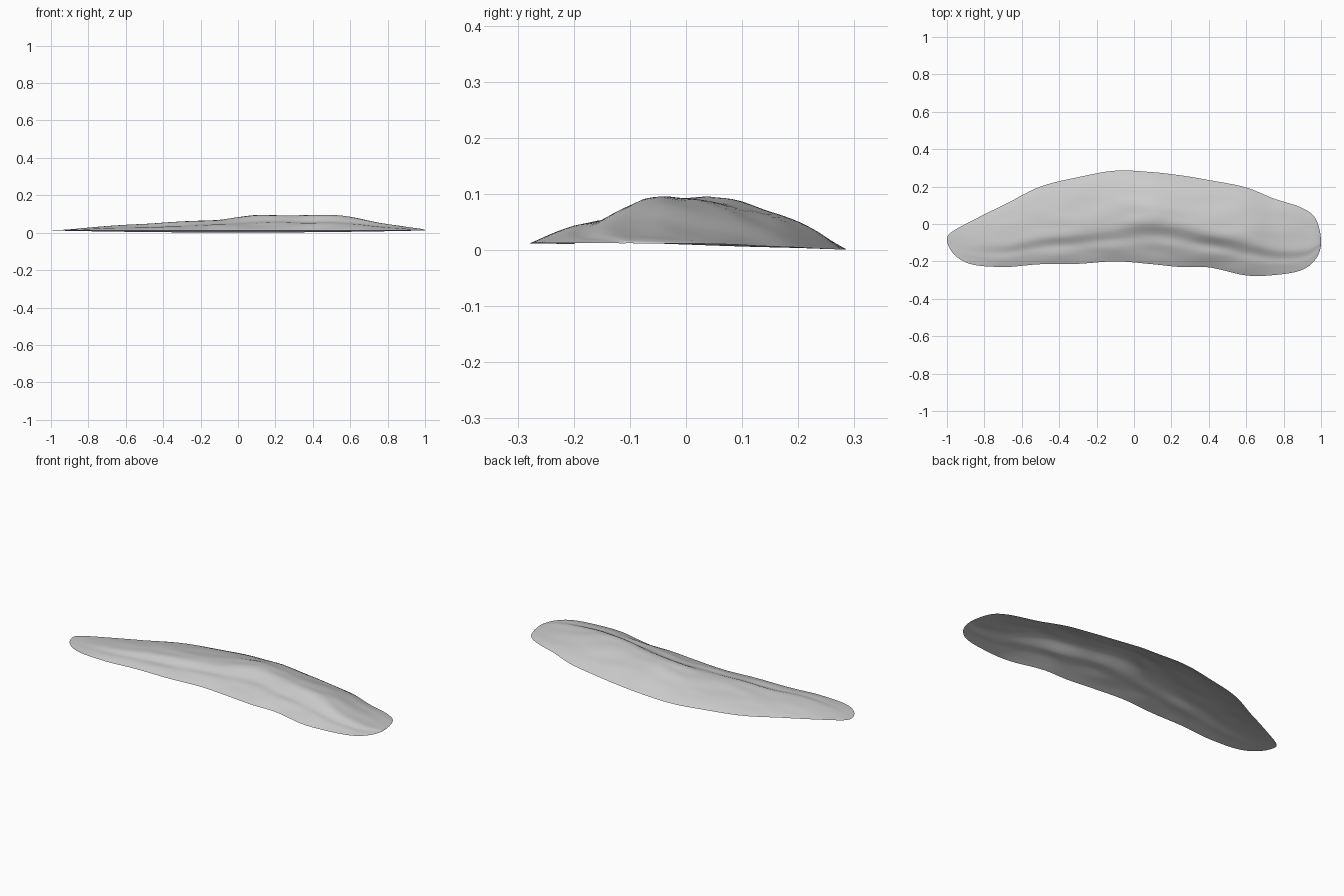
import bpy, bmesh, math
from mathutils import Vector, noise

# Remove the default cube only
default_cube = bpy.data.objects.get("Cube")
if default_cube:
    bpy.data.objects.remove(default_cube, do_unlink=True)


def make_material(name, colour):
    material = bpy.data.materials.new(name)
    material.use_nodes = True
    material.diffuse_color = colour
    material.node_tree.nodes["Principled BSDF"].inputs["Base Color"].default_value = colour
    return material


def sample(points, position):
    """Smooth curve through (position, value) pairs."""
    last = len(points) - 1
    i = 0
    while i < last - 1 and position > points[i + 1][0]:
        i += 1

    def slope(k):
        a, b = points[max(k - 1, 0)], points[min(k + 1, last)]
        return (b[1] - a[1]) / (b[0] - a[0])

    (p0, v0), (p1, v1) = points[i], points[i + 1]
    span = p1 - p0
    t = min(max((position - p0) / span, 0), 1)
    ease = t * t * (3 - 2 * t)
    return (v0 + (v1 - v0) * ease
            + span * t * (1 - t) * ((1 - t) * slope(i) - t * slope(i + 1)))


# Stations along the mound: x, front edge y, back edge y, ridge y, ridge height
stations = [
    (-1, -.08, -.08, -.08, .012),
    (-.9, -.205, -.0, -.1, .018),
    (-.7, -.23, .1, -.1, .036),
    (-.5, -.215, .2, -.06, .048),
    (-.3, -.213, .25, -.03, .06),
    (-.1, -.2, .285, .0, .072),
    (.1, -.215, .277, .04, .093),
    (.25, -.23, .26, .01, .095),
    (.4, -.232, .235, -.03, .096),
    (.6, -.275, .195, -.07, .085),
    (.75, -.273, .135, -.12, .054),
    (.9, -.245, .085, -.13, .031),
    (.97, -.19, .03, -.11, .022),
    (1, -.1, -.1, -.1, .013),
]
# Sampling by angle keeps both tips round
angles = [math.acos(-row[0]) for row in stations]
tracks = [list(zip(angles, (row[k] for row in stations))) for k in range(1, 5)]

# Cross-sections: share of the way from rim to ridge, share of the height
front_slope = [(0, 0), (.2, .25), (.4, .45), (.6, .55), (.85, .93), (1, 1)]
back_slope = [(0, 0), (.2, .36), (.4, .58), (.7, .86), (1, 1)]

LENGTH_STEPS, SIDE_STEPS = 110, 16


def surface_point(u, v):
    """u runs along the mound, v from the front rim (-1) to the back rim (1)."""
    angle = math.pi * u
    x = -math.cos(angle)
    front, back, ridge, height = (sample(track, angle) for track in tracks)
    ridge = min(max(ridge, front), back)
    inward = 1 - abs(v)
    rim_y = front if v < 0 else back
    y = rim_y + (ridge - rim_y) * inward
    bulge = math.sin(angle)
    rim_z = .012 - (.005 if v < 0 else .011) * bulge ** 2 * abs(v)
    if v < 0:
        rim_z += .004 * bulge
    rise = sample(front_slope if v < 0 else back_slope, inward)
    z = rim_z + max(height - rim_z, 0) * rise
    # Gentle uneven ground, fading out at the rim
    fade = min(1, inward * 3) * bulge
    z += .006 * fade * noise.noise(Vector((x * 5, y * 14, 0)))
    return x, y, min(max(z, 0), .096)


# Open shell of the mound
bm = bmesh.new()
rows = []
for i in range(LENGTH_STEPS + 1):
    rows.append([bm.verts.new(surface_point(i / LENGTH_STEPS, j / SIDE_STEPS))
                 for j in range(-SIDE_STEPS, SIDE_STEPS + 1)])
for near, far in zip(rows, rows[1:]):
    for j in range(2 * SIDE_STEPS):
        bm.faces.new((near[j], far[j], far[j + 1], near[j + 1]))
bmesh.ops.remove_doubles(bm, verts=bm.verts, dist=.0005)
for face in bm.faces:
    face.smooth = True

mesh = bpy.data.meshes.new("rock_mound")
bm.to_mesh(mesh)
bm.free()
mesh.materials.append(make_material("light grey", (.6, .6, .6, 1)))
mound = bpy.data.objects.new("rock_mound", mesh)
bpy.context.collection.objects.link(mound)
